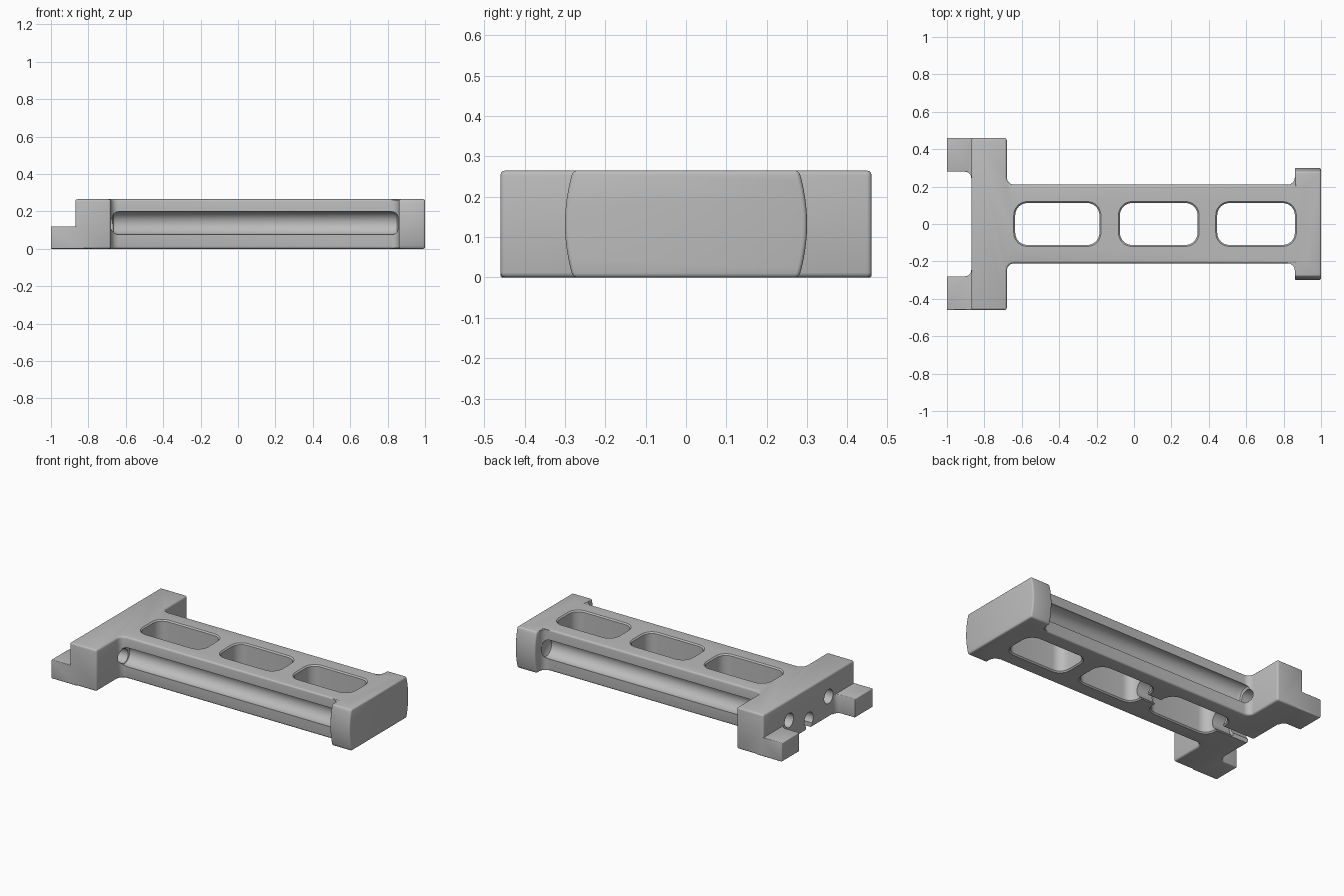
import bpy, bmesh, math
from mathutils import Vector, Matrix

if "Cube" in bpy.data.objects:
    bpy.data.objects.remove(bpy.data.objects["Cube"])

grey = bpy.data.materials.new("plain grey")
grey.diffuse_color = (0.5, 0.5, 0.5, 1)
grey.use_nodes = True
grey.node_tree.nodes["Principled BSDF"].inputs["Base Color"].default_value = grey.diffuse_color


def loft(name, rings):
    """Closed solid through rings that have equal point counts."""
    bm = bmesh.new()
    loops = [[bm.verts.new(p) for p in ring] for ring in rings]
    n = len(loops[0])
    for a, b in zip(loops, loops[1:]):
        for i in range(n):
            bm.faces.new((a[i], a[(i + 1) % n], b[(i + 1) % n], b[i]))
    bm.faces.new(loops[0])
    bm.faces.new(loops[-1])
    bmesh.ops.recalc_face_normals(bm, faces=bm.faces)
    mesh = bpy.data.meshes.new(name)
    bm.to_mesh(mesh)
    bm.free()
    obj = bpy.data.objects.new(name, mesh)
    bpy.context.collection.objects.link(obj)
    mesh.materials.append(grey)
    return obj


def rounded(corners, steps=6):
    """Outline from (x, y, radius) corners, each replaced by an arc."""
    out = []
    for i, (x, y, r) in enumerate(corners):
        p = Vector((x, y))
        if r == 0:
            out.append(p)
            continue
        a = (Vector(corners[i - 1][:2]) - p).normalized()
        b = (Vector(corners[(i + 1) % len(corners)][:2]) - p).normalized()
        c = p + (a + b) * r
        for k in range(steps + 1):
            t = math.pi / 2 * k / steps
            out.append(c - b * r * math.cos(t) - a * r * math.sin(t))
    return out


def prism(name, outline, z0, z1):
    return loft(name, [[(p[0], p[1], z) for p in outline] for z in (z0, z1)])


def rod(name, stations, y, z, n=32):
    """Turned shape along x from (x, radius) stations."""
    ang = [2 * math.pi * i / n for i in range(n)]
    return loft(name, [[(x, y + r * math.cos(a), z + r * math.sin(a)) for a in ang]
                       for x, r in stations])


def apply_modifier(obj, kind, **settings):
    m = obj.modifiers.new(kind, kind)
    for k, v in settings.items():
        setattr(m, k, v)
    bpy.context.view_layer.objects.active = obj
    bpy.ops.object.modifier_apply(modifier=m.name)


def soften(obj, width=0.01):
    apply_modifier(obj, 'BEVEL', width=width, segments=3, limit_method='ANGLE',
                   angle_limit=math.radians(40))


def combine(obj, other, op):
    apply_modifier(obj, 'BOOLEAN', object=other, operation=op, solver='EXACT')
    bpy.data.objects.remove(other)


H = 0.265

# Crossbar block and long beam, one outline with filleted inner corners
half = [(-0.87, 0.46, 0), (-0.68, 0.46, 0), (-0.68, 0.21, 0.04), (0.93, 0.21, 0)]
outline = half + [(x, -y, r) for x, y, r in reversed(half)]
frame = prism("frame", rounded(outline), 0, H)
soften(frame, 0.012)

# End cap with bowed sides
bow = [(0.28 + 0.02 * (1 - (2 * k / 12 - 1) ** 2), H * k / 12) for k in range(13)]
section = bow + [(-y, z) for y, z in reversed(bow)]
cap = loft("end_cap", [[(x, y, z) for y, z in section] for x in (0.86, 1.0)])
soften(cap)
combine(frame, cap, 'UNION')

for s in (1, -1):
    # Fillet between beam and cap
    tip = [(0.90, 0.25), (0.90, 0.19), (0.82, 0.19), (0.82, 0.21)]
    arc = [(0.82 + 0.04 * math.sin(t), 0.25 - 0.04 * math.cos(t))
           for t in (math.pi / 12 * k for k in range(1, 7))]
    fillet = prism("cap_fillet", [(x, s * y) for x, y in tip + arc], 0.004, H - 0.004)
    combine(frame, fillet, 'UNION')

    # Low foot tab with a filleted root
    foot = [(-1, 0.46, 0), (-0.82, 0.46, 0), (-0.82, 0.24, 0),
            (-0.87, 0.24, 0), (-0.87, 0.28, 0.035), (-1, 0.28, 0)]
    tab = prism("foot_tab", [(x, s * y) for x, y in rounded(foot)], 0, 0.12)
    soften(tab, 0.008)
    combine(frame, tab, 'UNION')

    # Rod groove along the beam side and bolt hole through the block
    groove = rod("side_groove", [(-0.675, 0.035), (-0.665, 0.054), (-0.645, 0.062),
                                 (0.83, 0.062), (0.85, 0.054), (0.86, 0.035)], s * 0.2, 0.137)
    combine(frame, groove, 'DIFFERENCE')
    bolt = rod("bolt_hole", [(-0.9, 0.045), (-0.66, 0.045)], s * 0.2, 0.132)
    combine(frame, bolt, 'DIFFERENCE')

# Three windows with flared rims
for x0, x1 in ((-0.64, -0.18), (-0.08, 0.345), (0.44, 0.865)):
    rings = []
    for z, d in ((-0.01, 0.018), (0.008, 0), (H - 0.008, 0), (H + 0.01, 0.018)):
        a, b, h, r = x0 + 0.005 - d, x1 - 0.005 + d, 0.112 + d, 0.065 + d
        rect = rounded([(a, -h, r), (b, -h, r), (b, h, r), (a, h, r)], 8)
        rings.append([(p.x, p.y, z) for p in rect])
    combine(frame, loft("window", rings), 'DIFFERENCE')

# Central cable channel, open underneath by a narrow slot
channel = rod("channel", [(-0.9, 0.045), (-0.76, 0.045), (-0.759, 0.062), (-0.1, 0.062),
                          (-0.04, 0.062)], 0, 0.062)
combine(frame, channel, 'DIFFERENCE')
slot = prism("slot", [(-0.9, -0.03), (-0.05, -0.03), (-0.05, 0.03), (-0.9, 0.03)], -0.02, 0.05)
combine(frame, slot, 'DIFFERENCE')

# Smooth curves, crisp edges
bpy.ops.object.select_all(action='DESELECT')
frame.select_set(True)
bpy.context.view_layer.objects.active = frame
bpy.ops.object.shade_smooth_by_angle(angle=math.radians(32))
